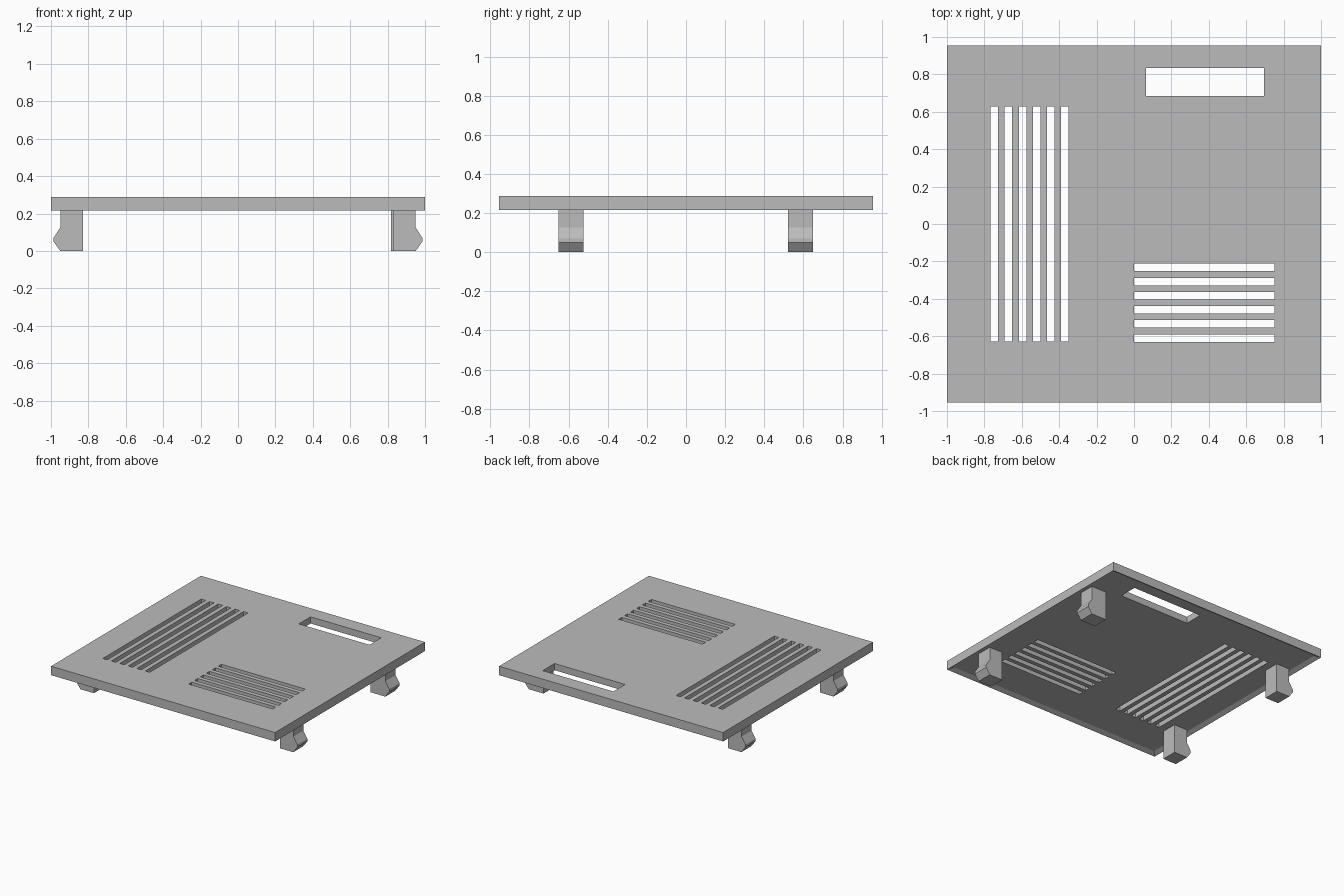
import bpy
import bmesh
from mathutils import Matrix, Vector

cube = bpy.data.objects.get("Cube")
if cube:
    bpy.data.objects.remove(cube, do_unlink=True)

grey = bpy.data.materials.new("plain grey")
grey.use_nodes = True
grey.diffuse_color = (0.5, 0.5, 0.5, 1)
grey.node_tree.nodes["Principled BSDF"].inputs["Base Color"].default_value = (0.5, 0.5, 0.5, 1)

BOTTOM, RECESS, TOP = 0.216, 0.234, 0.288


def finish(bm, name):
    bmesh.ops.recalc_face_normals(bm, faces=bm.faces)
    mesh = bpy.data.meshes.new(name)
    bm.to_mesh(mesh)
    bm.free()
    mesh.materials.append(grey)
    obj = bpy.data.objects.new(name, mesh)
    bpy.context.collection.objects.link(obj)
    return obj


def add_box(bm, x0, x1, y0, y1, z0, z1):
    centre = Vector((x0 + x1, y0 + y1, z0 + z1)) / 2
    size = Matrix.Diagonal((x1 - x0, y1 - y0, z1 - z0, 1))
    bmesh.ops.create_cube(bm, size=1, matrix=Matrix.Translation(centre) @ size)


# Lid panel with a shallow recess inside a rim on its underside
bm = bmesh.new()
add_box(bm, -1, 1, -0.955, 0.955, BOTTOM, TOP)
bm.normal_update()
under = [f for f in bm.faces if f.normal.z < -0.9]
bmesh.ops.inset_region(bm, faces=under, thickness=0.05)
bmesh.ops.translate(bm, verts=under[0].verts, vec=(0, 0, RECESS - BOTTOM))
panel = finish(bm, "lid_panel")

# Cutters for the two vent groups and the window
bm = bmesh.new()
half, step = 0.02, 0.0755
for i in range(6):
    x = -0.747 + step * i
    add_box(bm, x - half, x + half, -0.627, 0.627, 0.1, 0.4)
    y = -0.61 + step * i
    add_box(bm, 0, 0.75, y - half, y + half, 0.1, 0.4)
add_box(bm, 0.064, 0.695, 0.684, 0.834, 0.1, 0.4)
cutter = finish(bm, "slot_cutter")
cutter.hide_render = True

cut = panel.modifiers.new("slots", "BOOLEAN")
cut.operation = "DIFFERENCE"
cut.solver = "EXACT"
cut.object = cutter
bpy.context.view_layer.objects.active = panel
bpy.ops.object.modifier_apply(modifier=cut.name)
bpy.data.objects.remove(cutter, do_unlink=True)


# Clip legs: extruded profile with an outward snap bump
def clip_leg(name, side, y0, y1, inner):
    profile = [(inner, 0), (0.95, 0), (0.986, 0.05), (0.986, 0.07),
               (0.95, 0.125), (0.95, RECESS), (inner, RECESS)]
    bm = bmesh.new()
    face = bm.faces.new([bm.verts.new((side * x, y0, z)) for x, z in profile])
    ext = bmesh.ops.extrude_face_region(bm, geom=[face])
    moved = [v for v in ext["geom"] if isinstance(v, bmesh.types.BMVert)]
    bmesh.ops.translate(bm, verts=moved, vec=(0, y1 - y0, 0))
    finish(bm, name)


for side, label in ((-1, "right"), (1, "left")):
    clip_leg("front_" + label + "_clip_leg", side, -0.652, -0.524, 0.83)
    clip_leg("back_" + label + "_clip_leg", side, 0.522, 0.65, 0.817 if side > 0 else 0.83)
